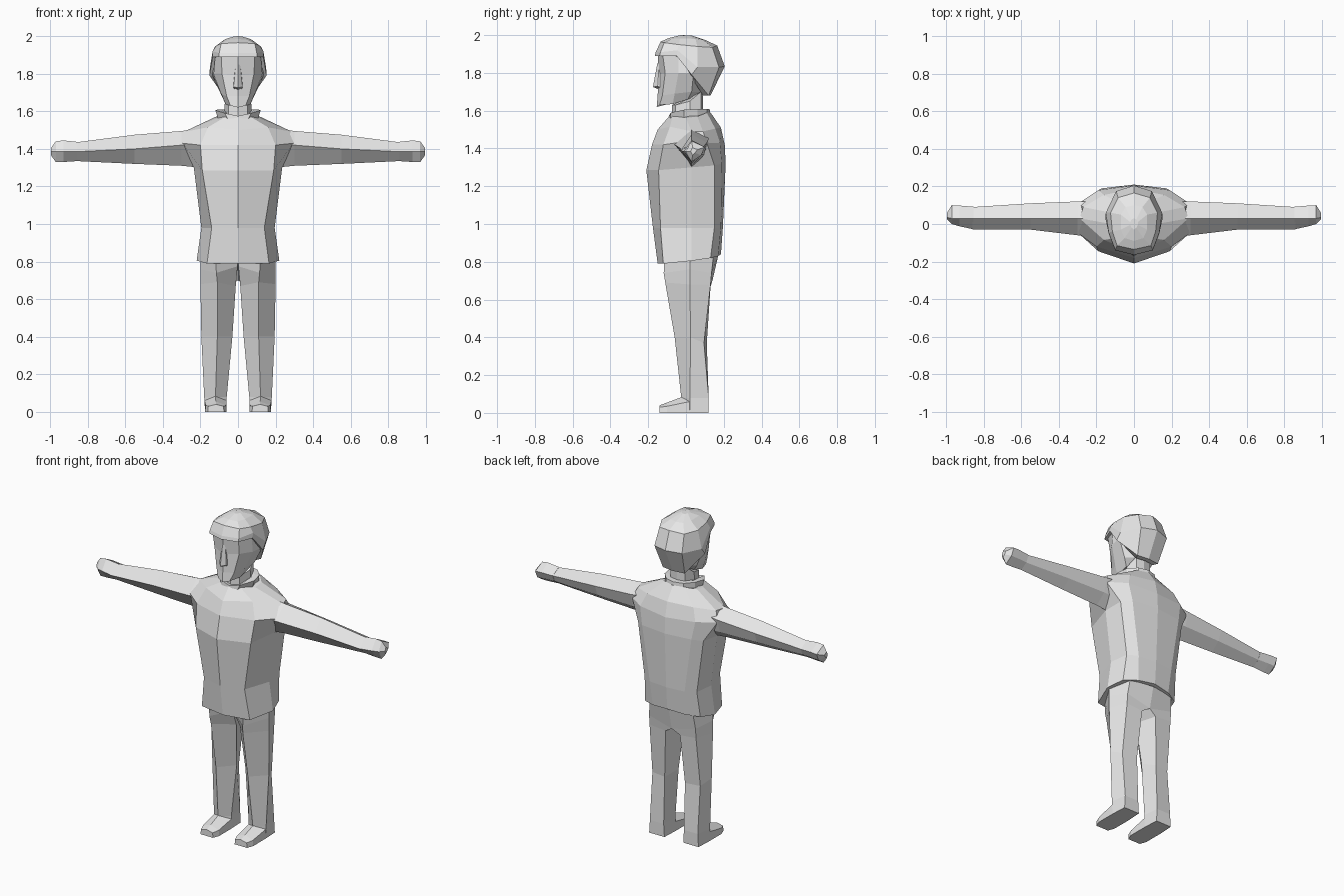
import bpy
import bmesh

grey = bpy.data.materials.new("plain grey")
grey.diffuse_color = (0.8, 0.8, 0.8, 1)


def loft(name, rings, closed=False, cap_start=True, cap_end=True):
    """Skin rings of (x, y, z) on the +x side, then mirror them to -x.
    Open rings run from the front centre line to the back centre line."""
    bm = bmesh.new()
    rows = [[bm.verts.new(p) for p in ring] for ring in rings]
    n = len(rows[0])
    for a, b in zip(rows, rows[1:]):
        for i in range(n if closed else n - 1):
            j = (i + 1) % n
            bm.faces.new((a[i], a[j], b[j], b[i]))
    if cap_start:
        bm.faces.new(rows[0])
    if cap_end:
        bm.faces.new(rows[-1])
    bmesh.ops.mirror(bm, geom=bm.verts[:] + bm.edges[:] + bm.faces[:],
                     merge_dist=0.0005, axis='X')
    bmesh.ops.remove_doubles(bm, verts=bm.verts[:], dist=0.0005)
    bmesh.ops.dissolve_degenerate(bm, edges=bm.edges[:], dist=0.0005)
    bmesh.ops.recalc_face_normals(bm, faces=bm.faces[:])
    mesh = bpy.data.meshes.new(name)
    bm.to_mesh(mesh)
    bm.free()
    mesh.materials.append(grey)
    obj = bpy.data.objects.new(name, mesh)
    bpy.context.collection.objects.link(obj)
    return obj


# Jacket body: front centre, front corner, side, back side, back, back centre
loft("jacket", [
    [(0, -.15, .79), (.165, -.12, .79), (.22, .03, .805), (.19, .13, .82), (.11, .17, .83), (0, .185, .84)],
    [(0, -.175, .98), (.14, -.135, .98), (.195, .03, .98), (.18, .15, .98), (.12, .185, .98), (0, .195, .98)],
    [(0, -.21, 1.285), (.19, -.145, 1.285), (.235, .03, 1.30), (.225, .15, 1.31), (.17, .19, 1.32), (0, .21, 1.32)],
    [(0, -.18, 1.42), (.20, -.12, 1.42), (.295, -.05, 1.43), (.295, .11, 1.43), (.19, .18, 1.43), (0, .205, 1.42)],
    [(0, -.15, 1.50), (.16, -.085, 1.515), (.29, .03, 1.49), (.27, .09, 1.49), (.16, .155, 1.505), (0, .185, 1.51)],
    [(0, -.085, 1.575), (.06, -.07, 1.575), (.12, .0, 1.56), (.12, .06, 1.57), (.07, .11, 1.59), (0, .13, 1.59)],
])

# Collar: a flared band with its front corner cut low
loft("collar", [
    [(0, -.095, 1.55), (.05, -.085, 1.55), (.10, -.01, 1.54), (.10, .06, 1.55), (.06, .115, 1.56), (0, .13, 1.57)],
    [(0, -.09, 1.575), (.07, -.08, 1.59), (.12, -.01, 1.605), (.105, .06, 1.61), (.06, .11, 1.61), (0, .125, 1.61)],
    [(0, -.06, 1.57), (.05, -.05, 1.58), (.08, -.01, 1.605), (.08, .05, 1.61), (.045, .08, 1.61), (0, .09, 1.61)],
])


# Arms: rings of top, front, bottom, lower back, upper back
def arm_ring(x, front, back, low, mid, high, ridge=.03):
    return [(x, ridge, high), (x, front, mid), (x, ridge, low),
            (x, back * .8, low + .3 * (high - low)), (x, back, mid + .4 * (high - mid))]


loft("arms", [
    arm_ring(.20, -.06, .12, 1.30, 1.43, 1.51),
    arm_ring(.30, -.06, .12, 1.31, 1.42, 1.495),
    arm_ring(.55, -.03, .11, 1.32, 1.40, 1.475),
    arm_ring(.86, -.03, .09, 1.335, 1.385, 1.435),
], closed=True)

# Hands: short fists ending in a blunt point
loft("hands", [
    arm_ring(.855, -.028, .092, 1.335, 1.385, 1.437),
    arm_ring(.93, -.012, .098, 1.33, 1.385, 1.445),
    arm_ring(.97, .00, .10, 1.33, 1.385, 1.44),
    arm_ring(.995, .025, .06, 1.365, 1.385, 1.405, .035),
], closed=True)

# Trouser legs: outer, front, inner, back inner, back outer
loft("trousers", [
    [(.20, .02, .83), (.12, -.115, .83), (0, -.09, .83), (0, .17, .83), (.15, .145, .83)],
    [(.20, .02, .76), (.115, -.118, .74), (.002, -.05, .775), (0, .14, .70), (.16, .135, .74)],
    [(.20, .02, .68), (.11, -.11, .69), (.012, .0, .67), (.05, .13, .67), (.16, .13, .68)],
    [(.195, .025, .40), (.11, -.06, .40), (.03, .03, .40), (.07, .11, .37), (.165, .095, .37)],
    [(.18, .02, .08), (.12, -.025, .08), (.06, .02, .08), (.07, .12, .08), (.165, .12, .08)],
    [(.175, .02, 0), (.12, -.02, 0), (.06, .02, 0), (.065, .12, 0), (.17, .12, 0)],
], closed=True)

# Shoes: wedges that rise from the toe to the ankle
loft("shoes", [
    [(.075, -.14, 0), (.16, -.14, 0), (.158, -.14, .03), (.117, -.14, .04), (.077, -.14, .03)],
    [(.06, -.10, 0), (.175, -.10, 0), (.172, -.10, .035), (.118, -.10, .055), (.063, -.10, .035)],
    [(.06, .02, 0), (.175, .02, 0), (.178, .02, .06), (.12, -.02, .085), (.06, .02, .06)],
], closed=True)

# Neck
loft("neck", [
    [(0, -.075, 1.55), (.05, -.06, 1.55), (.075, .02, 1.55), (.05, .08, 1.55), (0, .09, 1.55)],
    [(0, -.075, 1.63), (.05, -.055, 1.63), (.07, .02, 1.65), (.05, .08, 1.70), (0, .09, 1.70)],
])

# Face and skull: front centre, front corner, cheek, side, back
loft("face", [
    [(0, -.155, 1.62), (.04, -.14, 1.63), (.065, -.07, 1.635), (.065, .01, 1.66), (0, .05, 1.67)],
    [(0, -.15, 1.68), (.06, -.125, 1.68), (.088, -.06, 1.69), (.095, .03, 1.70), (0, .10, 1.70)],
    [(0, -.145, 1.79), (.085, -.11, 1.80), (.13, -.04, 1.80), (.14, .04, 1.80), (0, .14, 1.80)],
    [(0, -.15, 1.91), (.09, -.125, 1.91), (.12, -.04, 1.91), (.12, .05, 1.91), (0, .15, 1.91)],
])

# Nose
loft("nose", [
    [(0, -.135, 1.71), (.02, -.135, 1.715), (.02, -.13, 1.72)],
    [(0, -.175, 1.725), (.024, -.15, 1.73), (.026, -.13, 1.73)],
    [(0, -.152, 1.85), (.012, -.142, 1.85), (.014, -.13, 1.85)],
])

# Hair: cap with a straight fringe that sweeps down to the nape
loft("hair", [
    [(0, -.13, 1.895), (.08, -.11, 1.895), (.11, -.04, 1.885), (.12, .02, 1.79), (.06, .09, 1.68), (0, .10, 1.68)],
    [(0, -.165, 1.89), (.10, -.14, 1.89), (.135, -.05, 1.89), (.152, .03, 1.79), (.075, .12, 1.68), (0, .13, 1.68)],
    [(0, -.16, 1.91), (.10, -.135, 1.91), (.135, -.045, 1.92), (.15, .06, 1.83), (.095, .175, 1.83), (0, .205, 1.835)],
    [(0, -.135, 1.965), (.09, -.115, 1.96), (.115, -.04, 1.95), (.125, .06, 1.94), (.085, .14, 1.935), (0, .165, 1.945)],
    [(0, -.09, 1.985), (.05, -.075, 1.98), (.07, -.03, 1.983), (.07, .05, 1.98), (.045, .09, 1.975), (0, .10, 1.975)],
    [(0, -.03, 2.0), (.012, -.02, 1.999), (.02, -.005, 1.999), (.02, .01, 1.999), (.012, .025, 1.998), (0, .03, 1.998)],
])
